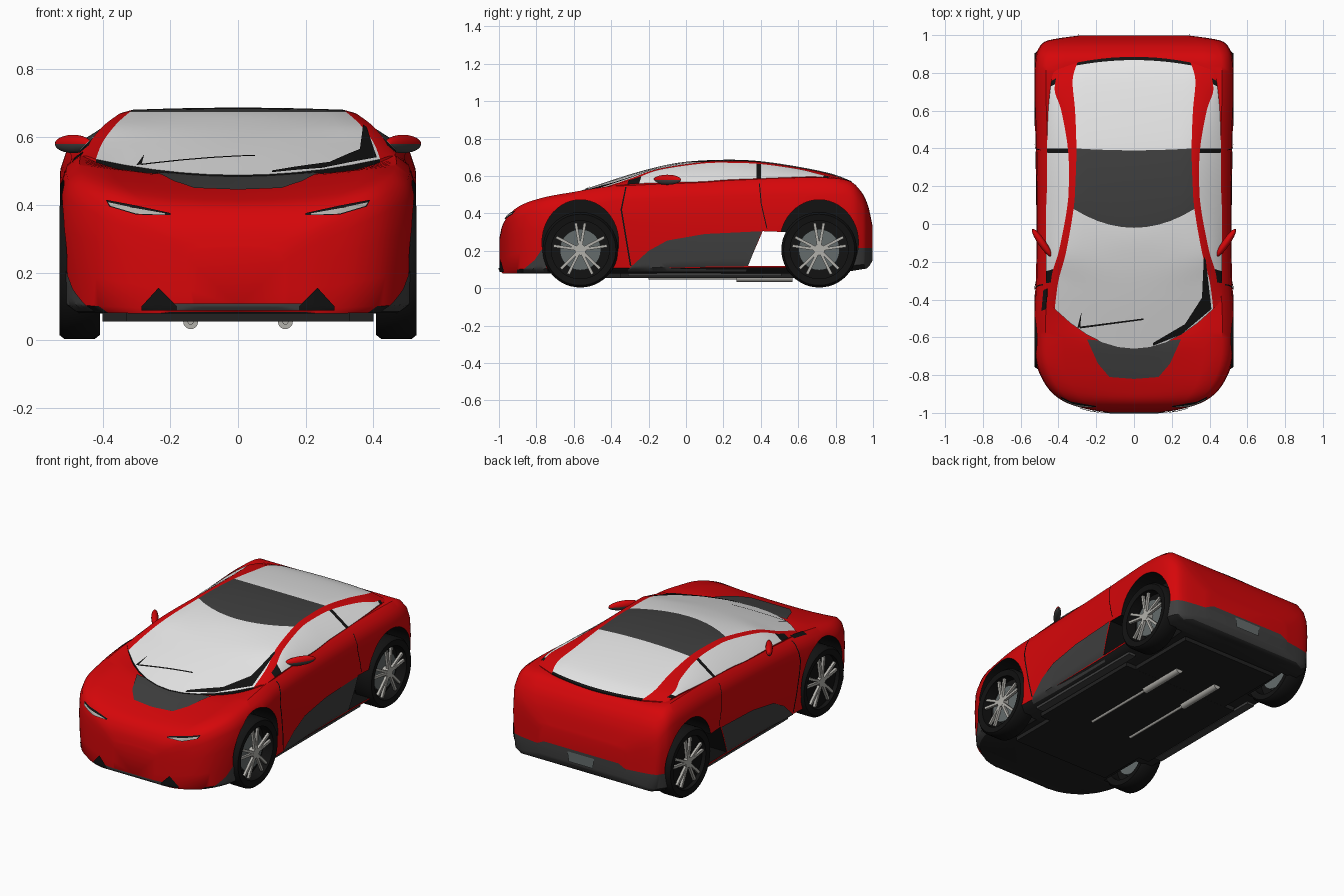
import bpy, bmesh, math
from mathutils import Vector, Matrix
from mathutils.bvhtree import BVHTree

if "Cube" in bpy.data.objects:
    bpy.data.objects.remove(bpy.data.objects["Cube"])

def material(name, *rgb):
    m = bpy.data.materials.new(name)
    m.use_nodes = True
    m.diffuse_color = (*rgb, 1)
    m.node_tree.nodes["Principled BSDF"].inputs["Base Color"].default_value = (*rgb, 1)
    return m

RED = material("red paint", .67, .002, .003)
GLASS = material("pale glass", .8, .8, .8)
DARK = material("dark grey trim", .05, .05, .05)
BLACK = material("black", .006, .006, .006)
FLOOR = material("charcoal floor", .015, .015, .015)
SILVER = material("silver metal", .45, .44, .41)
PLATE = material("plate grey", .13, .15, .15)

def smooth(ob):
    bpy.ops.object.select_all(action='DESELECT')
    ob.select_set(True)
    bpy.context.view_layer.objects.active = ob
    bpy.ops.object.shade_smooth_by_angle(angle=math.radians(40))

def finish(name, bm, *mats):
    mesh = bpy.data.meshes.new(name)
    bm.to_mesh(mesh)
    bm.free()
    for m in mats:
        mesh.materials.append(m)
    ob = bpy.data.objects.new(name, mesh)
    bpy.context.collection.objects.link(ob)
    smooth(ob)
    return ob

def grid(rows, rule=None, ring=False, loop=False, cap=False, out=None):
    """Skin rows of points; ring closes each row, loop joins last row to first."""
    bm = bmesh.new()
    vs = [[bm.verts.new(p) for p in r] for r in rows]
    n, m = len(vs), len(vs[0])
    for i in range(n if loop else n - 1):
        for j in range(m if ring else m - 1):
            a, b, k = vs[i], vs[(i + 1) % n], (j + 1) % m
            f = bm.faces.new((a[j], a[k], b[k], b[j]))
            f.material_index = rule(i, j) if rule else 0
    if cap:
        bm.faces.new(vs[0])
        bm.faces.new(vs[-1])
    bmesh.ops.recalc_face_normals(bm, faces=bm.faces)
    if out and max(bm.faces, key=lambda f: f.calc_center_median().dot(out)).normal.dot(out) < 0:
        bmesh.ops.reverse_faces(bm, faces=bm.faces)
    return bm

def spline(keys, steps):
    """Smooth curve through tuples of any length."""
    res = []
    for i in range(len(keys) - 1):
        a, b, c, d = (keys[max(0, min(len(keys) - 1, i + o))] for o in (-1, 0, 1, 2))
        for t in (s / steps for s in range(steps)):
            res.append(tuple(q + t / 2 * (r - p + t * (2 * p - 5 * q + 4 * r - w + t * (3 * (q - r) + w - p)))
                             for p, q, r, w in zip(a, b, c, d)))
    return res + [tuple(keys[-1])]

# Body shell: y, half width, centre top, shoulder top, bottom
stations = [(-.997, .14, .27, .26, .1), (-.98, .25, .34, .335, .08), (-.94, .37, .395, .40, .08),
            (-.87, .455, .425, .45, .08), (-.75, .515, .458, .488, .08), (-.6, .53, .485, .515, .08),
            (-.45, .53, .46, .54, .08), (-.3, .52, .47, .555, .08), (0, .515, .48, .57, .08),
            (.4, .52, .5, .585, .08), (.7, .53, .53, .592, .08), (.86, .525, .572, .578, .09),
            (.93, .505, .525, .525, .1), (.972, .455, .445, .44, .11), (.998, .29, .33, .33, .15)]

def section(y, w, zt, zs, zb):
    h, d = zs - zb, zt - zs
    half = [(.9, zb), (.97, zb + .06 * h), (.99, zb + .3 * h), (1, zb + .6 * h), (.99, zb + .83 * h),
            (.955, zb + .94 * h), (.88, zs), (.7, zs + .35 * d), (.5, zs + .7 * d), (.25, zs + .93 * d)]
    right = [Vector((x * w, y, z)) for x, z in half]
    left = [Vector((-p.x, p.y, p.z)) for p in reversed(right)]
    return [Vector((0, y, zb))] + right + [Vector((0, y, zt))] + left

bm = grid([section(*s) for s in spline(stations, 5)], ring=True, cap=True)
tail = [f for f in bm.faces if f.calc_center_median().y > .87]
tail += list({e for f in tail for e in f.edges}) + list({v for f in tail for v in f.verts})
bmesh.ops.bisect_plane(bm, geom=tail, plane_co=(0, 0, .215), plane_no=(0, 0, 1))
for f in bm.faces:
    c = f.calc_center_median()
    f.material_index = 3 if f.normal.z < -.7 else int(c.y > .88 and c.z < .215)
body_tree = BVHTree.FromBMesh(bm)
body = finish("body", bm, RED, DARK, BLACK, FLOOR)

def cut(outline, x0, x1):
    """Cut a prism with a (y, z) outline out of the body, lined in black."""
    b = grid([[(x, y, z) for y, z in outline] for x in (x0, x1)], ring=True, cap=True)
    for f in b.faces:
        f.material_index = 2
    cutter = finish("cutter", b, RED, DARK, BLACK, FLOOR)
    cutter.hide_render = True
    mod = body.modifiers.new("cut", 'BOOLEAN')
    mod.operation, mod.solver, mod.object = 'DIFFERENCE', 'EXACT', cutter
    bpy.context.view_layer.objects.active = body
    bpy.ops.object.modifier_apply(modifier=mod.name)
    bpy.data.objects.remove(cutter)

# Wheel arches and the open gaps ahead of the rear wheels
AXLES = {"front": (-.565, .205), "rear": (.712, .21)}
turn = [math.tau * k / 48 for k in range(48)]
for y, r in AXLES.values():
    for x0, x1 in ((.37, .7), (-.7, -.37)):
        cut([(y + r * math.cos(a), .245 + .228 * math.sin(a)) for a in turn], x0, x1)
cut([(.41, .305), (.54, .30), (.54, .12), (.33, .12)], -.71, .71)
smooth(body)

# Cabin: centre, inner rail, outer rail and belt points at each station
cabin_keys = [
    (0, -.66, .488, .42, -.45, .535, .448, -.42, .545, .465, -.40, .545),
    (0, -.40, .577, .40, -.30, .585, .435, -.27, .588, .467, -.28, .558),
    (0, -.20, .637, .36, -.15, .638, .397, -.14, .634, .465, -.15, .564),
    (0, -.02, .674, .32, .08, .674, .355, .08, .666, .465, .08, .57),
    (0, .20, .687, .31, .22, .681, .345, .22, .671, .46, .22, .58),
    (0, .39, .680, .305, .40, .674, .35, .40, .664, .46, .40, .587),
    (0, .60, .650, .312, .60, .645, .385, .60, .637, .455, .58, .594),
    (0, .78, .612, .325, .76, .612, .42, .71, .610, .445, .70, .596),
    (0, .885, .572, .30, .855, .580, .40, .82, .585, .43, .80, .582)]

def cabin_row(k, drop=0):
    c, i, o, b = (Vector(k[n:n + 3]) - Vector((0, 0, drop)) for n in (0, 3, 6, 9))
    half = [Vector((i.x * t, *c.lerp(i, t * t).yz)) for t in (s / 5 for s in range(6))]
    half += [o, b, b - Vector((.01, 0, .05))]
    return [Vector((-p.x, p.y, p.z)) for p in reversed(half[1:])] + half

def cabin_colour(i, j):
    s, k = (i - 1) / 8, (j - 8 if j >= 8 else 7 - j)
    if k < 5:
        return 3 if s < 0 or s > 7.7 else 2 if 3 <= s < 5 else 1
    if k == 6 and .75 <= s < 7.5:
        return 3 if 4.87 <= s < 5 or s < 1.2 or s > 7.2 else 1
    return 0

keys = spline(cabin_keys, 8)
bm = grid([cabin_row(keys[0], .05)] + [cabin_row(k) for k in keys] + [cabin_row(keys[-1], .05)],
          cabin_colour, out=Vector((0, 0, 1)))
cabin_tree = BVHTree.FromBMesh(bm)
finish("cabin", bm, RED, GLASS, DARK, BLACK)

def along(line, t):
    f = t * (len(line) - 1)
    i = min(int(f), len(line) - 2)
    return Vector(line[i]).lerp(Vector(line[i + 1]), f - i)

def panel(name, face, upper, lower, mat, both=True, tree=body_tree, lift=.005):
    """Thin plate between two lines, laid on the surface seen from one face."""
    for sign, tag in ((1, "left_"), (-1, "right_")) if both else ((1, ""),):
        place, out = {"side": (lambda a, b: (2 * sign, a, b), Vector((sign, 0, 0))),
                      "front": (lambda a, b: (sign * a, -2, b), Vector((0, -1, 0))),
                      "rear": (lambda a, b: (a, 2, b), Vector((0, 1, 0))),
                      "top": (lambda a, b: (sign * a, b, 2), Vector((0, 0, 1)))}[face]
        spots = [[Vector(place(*along(upper, i / 24).lerp(along(lower, i / 24), j / 6))) for j in range(7)]
                 for i in range(25)]
        rows = [[(tree.ray_cast(p, -out)[0] or tree.find_nearest(p - out * 1.2)[0]) + out * lift for p in r]
                for r in spots]
        finish(tag + name, grid(rows, out=out), mat)

# Trim plates
panel("side_skirt", "side", [(-.31, .1), (-.2, .2), (-.1, .255), (.1, .29), (.405, .305)],
      [(-.31, .09), (-.2, .09), (-.05, .09), (.15, .09), (.32, .09)], DARK)
panel("front_corner", "side", [(-.87, .1), (-.81, .15), (-.77, .21)], [(-.87, .085), (-.81, .085), (-.74, .085)], DARK)
panel("door_seam", "side", [(-.325, .54), (-.35, .42), (-.30, .12)], [(-.318, .54), (-.342, .42), (-.292, .12)], BLACK)
panel("rear_seam", "side", [(.39, .56), (.40, .45), (.43, .32)], [(.395, .56), (.405, .45), (.435, .32)], BLACK)
panel("cowl", "top", [(-.25, -.61), (0, -.64), (.25, -.61)],
      [(-.24, -.63), (-.19, -.74), (-.13, -.81), (0, -.82), (.13, -.81), (.19, -.74), (.24, -.63)], DARK, False)
panel("headlight_rim", "front", [(.2, .376), (.3, .398), (.39, .415)], [(.2, .37), (.3, .371), (.38, .395)], BLACK)
panel("headlight_lens", "front", [(.215, .375), (.3, .39), (.384, .408)], [(.215, .371), (.3, .374), (.377, .397)],
      SILVER, lift=.009)
panel("front_lip", "front", [(-.22, .108), (.22, .108)], [(-.22, .088), (.22, .088)], DARK, False)
panel("front_intake", "front", [(.18, .1), (.235, .155), (.285, .1)], [(.18, .088), (.235, .088), (.285, .088)],
      BLACK, lift=.008)
panel("bumper_top", "rear", [(-.3, .216), (-.25, .24), (.25, .24), (.3, .216)], [(-.3, .21), (.3, .21)], DARK, False)
panel("number_plate", "rear", [(-.09, .225), (.09, .225)], [(-.08, .165), (.08, .165)], PLATE, False, lift=.009)
panel("wiper", "top", [(-.3, -.545), (.05, -.5)], [(-.3, -.555), (.05, -.508)], BLACK, False, cabin_tree)
panel("screen_edge", "top", [(.1, -.63), (.27, -.53), (.36, -.39), (.37, -.17)],
      [(.1, -.645), (.25, -.585), (.41, -.45), (.38, -.19)], BLACK, False, cabin_tree)
panel("fender_vent", "top", [(-.48, -.35), (-.455, -.34)], [(-.49, -.46), (-.465, -.45)], BLACK, False)

def lathe(profile, c):
    """Turn a closed (radius, offset) profile about the x axis."""
    return grid([[Vector((x, r * math.cos(a), r * math.sin(a))) + c for r, x in profile] for a in turn], None, True, True)

def box(bm, size, matrix):
    bmesh.ops.create_cube(bm, size=1, matrix=matrix @ Matrix.Diagonal((*size, 1)))

def rod(bm, radius, length, centre, axis):
    bmesh.ops.create_cone(bm, cap_ends=True, segments=20, radius1=radius, radius2=radius, depth=length,
                          matrix=Matrix.Translation(centre) @ Matrix.Rotation(math.pi / 2, 4, axis))

for side, tag in ((1, "left_"), (-1, "right_")):
    # Wheels
    for end, (y, _) in AXLES.items():
        name, c = tag + end, Vector((side * .468, y, .206))
        tyre = [(.155, -.055), (.19, -.06), (.202, -.045), (.202, .045), (.19, .06), (.155, .055)]
        finish(name + "_tyre", lathe(tyre, c), BLACK)
        finish(name + "_hub_back", lathe([(.002, -.03), (.157, -.03), (.157, -.01), (.002, -.01)], c), BLACK)
        finish(name + "_brake_disc", lathe([(.002, -.015), (.11, -.015), (.11, .015), (.002, .015)], c), PLATE)
        bm = bmesh.new()
        for a in (math.tau * k / 5 + spread for k in range(5) for spread in (-.17, .17)):
            box(bm, (.015, .015, .12), Matrix.Translation(c) @ Matrix.Rotation(a, 4, 'X')
                @ Matrix.Translation((side * .042, 0, .085)))
        rod(bm, .03, .08, c + Vector((side * .01, 0, 0)), 'Y')
        finish(name + "_spokes", bm, SILVER)
    # Door mirror
    bm = bmesh.new()
    place = Matrix.Translation((side * .487, -.1, .58)) @ Matrix.Rotation(side * math.radians(55), 4, 'Z')
    bmesh.ops.create_uvsphere(bm, u_segments=20, v_segments=12, radius=1, matrix=place @ Matrix.Diagonal((.09, .02, .027, 1)))
    for f in bm.faces:
        f.material_index = int(f.calc_center_median().z < .58)
    finish(tag + "mirror", bm, RED, DARK)
    # Exhaust and sill
    bm = bmesh.new()
    rod(bm, .022, .3, (side * .14, .42, .055), 'X')
    rod(bm, .009, .5, (side * .14, .05, .055), 'X')
    finish(tag + "exhaust", bm, SILVER)
    bm = bmesh.new()
    box(bm, (.05, .82, .05), Matrix.Translation((side * .44, .1, .09)))
    finish(tag + "sill", bm, DARK)

# Floor pan
bm = bmesh.new()
box(bm, (.8, .76, .03), Matrix.Translation((0, .03, .07)))
box(bm, (.66, 1.5, .025), Matrix.Translation((0, .1, .068)))
finish("floor_pan", bm, FLOOR)
